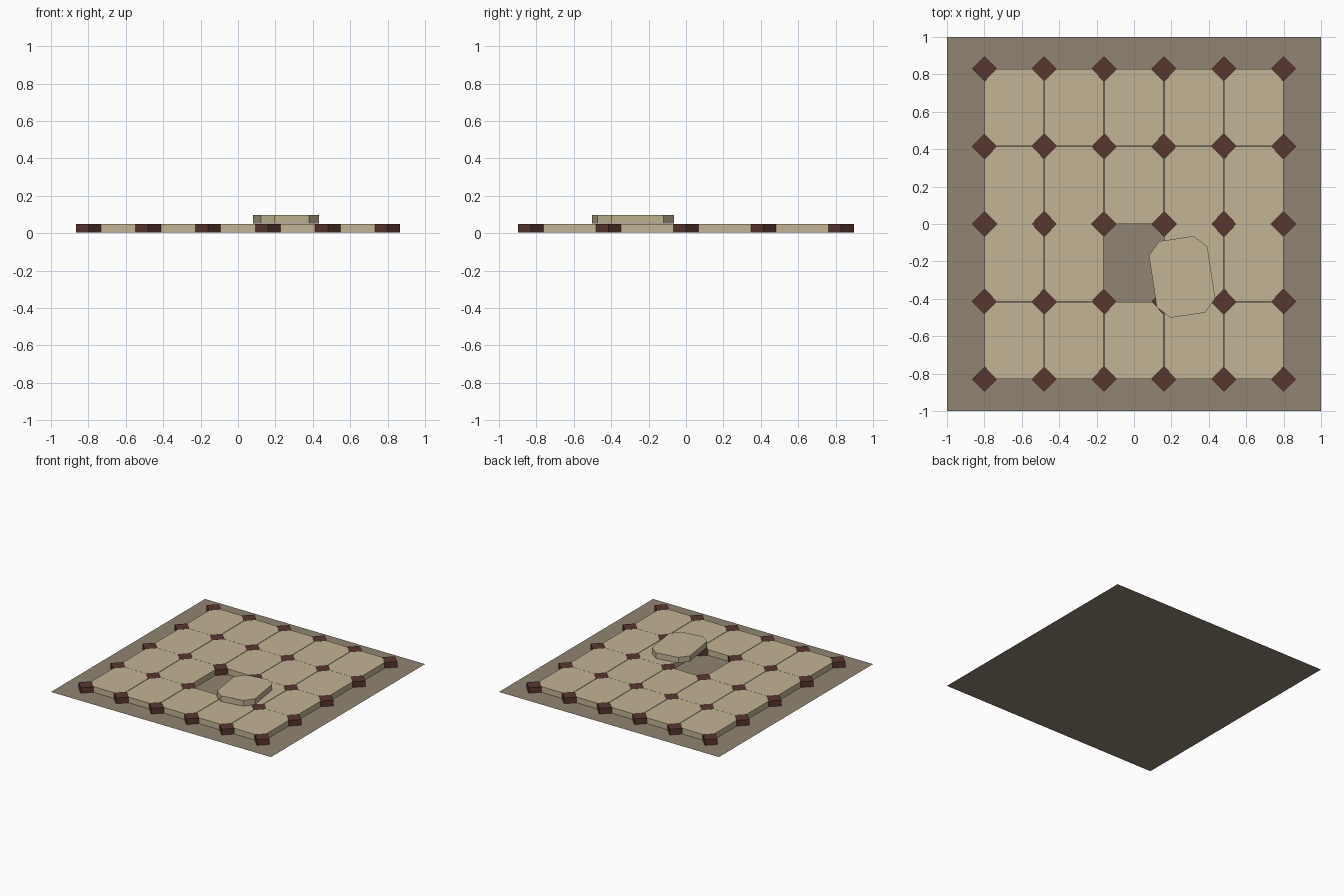
import bpy, bmesh, math

if "Cube" in bpy.data.objects:
    bpy.data.objects.remove(bpy.data.objects["Cube"])

PX, PY = 0.32, 0.415      # tile pitch
COLS, ROWS = 5, 4
D = 0.067                 # half diagonal of the corner studs
Z0, Z1 = 0.003, 0.05      # bottom and top of the paving


def material(name, rgb):
    # sRGB bytes to linear
    lin = [((c / 255 + 0.055) / 1.055) ** 2.4 for c in rgb]
    m = bpy.data.materials.new(name)
    m.diffuse_color = (*lin, 1)
    m.use_nodes = True
    m.node_tree.nodes["Principled BSDF"].inputs["Base Color"].default_value = m.diffuse_color
    return m


def prism(name, outline, z0, z1, mat):
    bm = bmesh.new()
    face = bm.faces.new([bm.verts.new((x, y, z0)) for x, y in outline])
    if z1 > z0:
        top = bmesh.ops.extrude_face_region(bm, geom=[face], use_keep_orig=True)["geom"]
        verts = [v for v in top if isinstance(v, bmesh.types.BMVert)]
        bmesh.ops.translate(bm, verts=verts, vec=(0, 0, z1 - z0))
        bmesh.ops.recalc_face_normals(bm, faces=bm.faces)
    mesh = bpy.data.meshes.new(name)
    bm.to_mesh(mesh)
    bm.free()
    mesh.materials.append(mat)
    return mesh


def place(name, mesh, x=0, y=0, z=0, turn=0):
    ob = bpy.data.objects.new(name, mesh)
    ob.location = (x, y, z)
    ob.rotation_euler.z = math.radians(turn)
    bpy.context.collection.objects.link(ob)


stone = material("pale stone", (194, 181, 148))
stud = material("dark red stone", (89, 54, 47))
mortar = material("brown mortar", (144, 133, 115))

# Ground bed
place("mortar_bed", prism("mortar_bed", [(-1, -1), (1, -1), (1, 1), (-1, 1)], 0, 0, mortar))

# Eight-sided tile with corners cut for the studs
w, h = PX / 2 - 0.002, PY / 2 - 0.0007
cx, cy = PX / 2 - D, PY / 2 - D
tile = prism("tile", [(-cx, -h), (cx, -h), (w, -cy), (w, cy),
                      (cx, h), (-cx, h), (-w, cy), (-w, -cy)], Z0, Z1, stone)
for i in range(COLS):
    for j in range(ROWS):
        if (i, j) != (2, 1):          # missing tile
            place(f"tile_{i}_{j}", tile, (i - 2) * PX, (j - 1.5) * PY)

# Loose tile lying on top
place("loose_tile", tile, 0.257, -0.283, Z1 - Z0 + 0.001, 8.6)

# Diamond studs at every tile corner
diamond = prism("corner_stud", [(D, 0), (0, D), (-D, 0), (0, -D)], Z0, Z1, stud)
for i in range(COLS + 1):
    for j in range(ROWS + 1):
        place(f"corner_stud_{i}_{j}", diamond, (i - 2.5) * PX, (j - 2) * PY)
